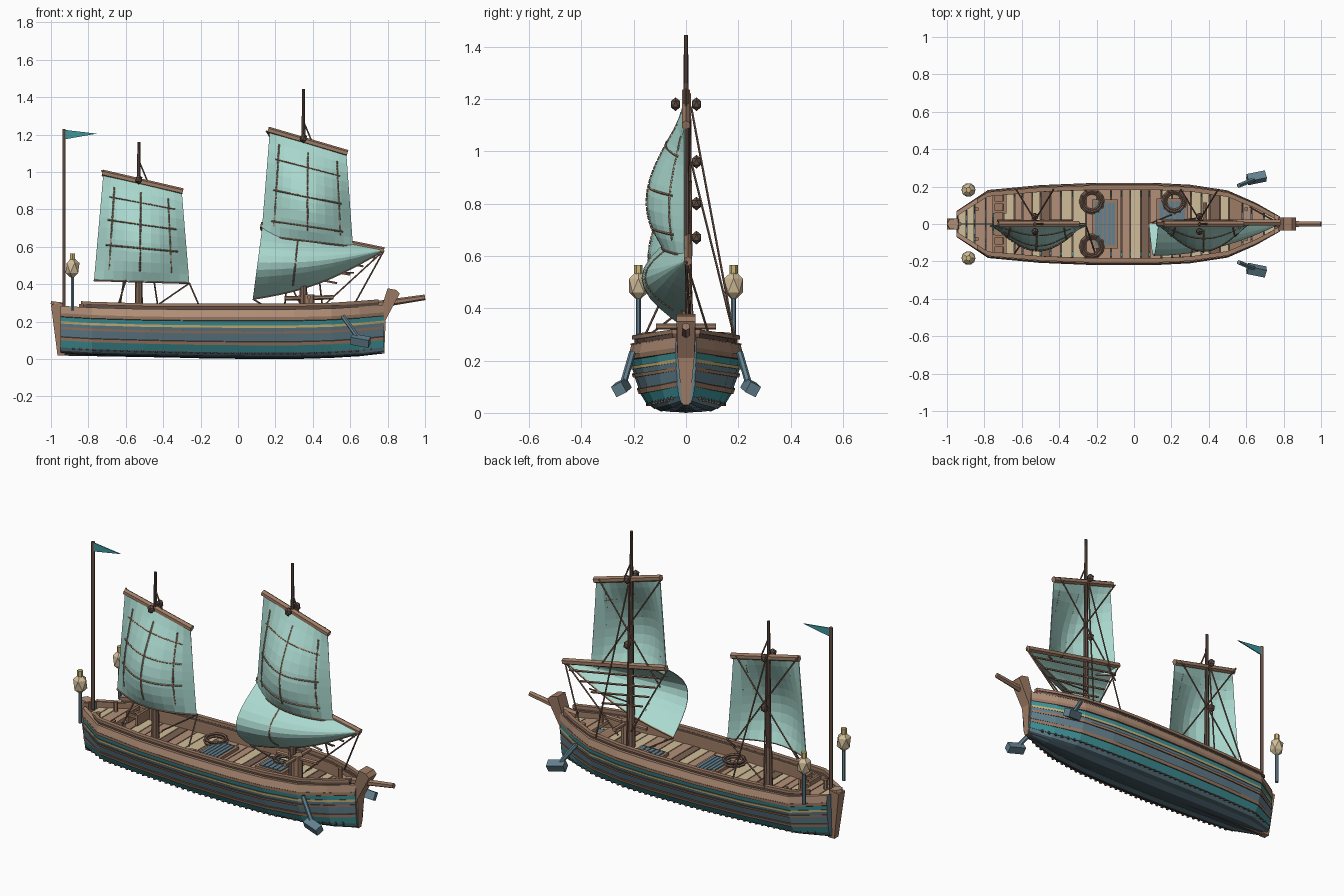
import bpy, bmesh, random
from math import sin, pi, cos
from mathutils import Vector, Matrix

cube = bpy.data.objects.get("Cube")
if cube:
    bpy.data.objects.remove(cube, do_unlink=True)
random.seed(7)


def material(name, *rgb):
    m = bpy.data.materials.new(name)
    m.use_nodes = True
    m.diffuse_color = (*rgb, 1)
    m.node_tree.nodes["Principled BSDF"].inputs["Base Color"].default_value = (*rgb, 1)
    return m


SAIL = material("pale_teal_cloth", .4, .69, .62)
TEAL = material("teal_paint", .05, .3, .33)
SLATE = material("slate_blue_paint", .125, .22, .275)
DARK = material("dark_hull", .05, .085, .1)
WOOD = material("brown_wood", .34, .2, .13)
PLANK = material("light_brown_wood", .45, .28, .19)
TAN = material("tan_wood", .64, .51, .32)
UMBER = material("dark_brown_wood", .12, .075, .06)
ROPE = material("rope_brown", .21, .125, .09)
GOLD = material("yellow_trim", .58, .45, .18)


def finish(name, bm, mats, mirror=False):
    me = bpy.data.meshes.new(name)
    bm.to_mesh(me)
    bm.free()
    for m in mats:
        me.materials.append(m)
    ob = bpy.data.objects.new(name, me)
    bpy.context.scene.collection.objects.link(ob)
    if mirror:
        mod = ob.modifiers.new("mirror", "MIRROR")
        mod.use_axis = (False, True, False)
    return ob


def boxes(name, items, mat, mirror=False, turn=Matrix()):
    """Boxes given as (centre, size)."""
    bm = bmesh.new()
    for c, s in items:
        m = Matrix.Translation(c) @ turn.to_4x4() @ Matrix.Diagonal((*s, 1))
        bmesh.ops.create_cube(bm, size=1, matrix=m)
    return finish(name, bm, [mat], mirror)


def rods(name, pairs, r, mat, sides=6, r2=None, mirror=False):
    """Straight round bars between pairs of points."""
    bm = bmesh.new()
    for a, b in pairs:
        a, b = Vector(a), Vector(b)
        d = b - a
        m = Matrix.Translation((a + b) / 2) @ d.to_track_quat("Z", "Y").to_matrix().to_4x4()
        bmesh.ops.create_cone(bm, cap_ends=True, segments=sides, radius1=r,
                              radius2=r if r2 is None else r2, depth=d.length, matrix=m)
    return finish(name, bm, [mat], mirror)


def prism(name, outline, half, mat, taper=0):
    """Side outline in x and z with thickness across y, thinner low down if tapered."""
    bm = bmesh.new()
    f = bm.faces.new([bm.verts.new((x, -half, z)) for x, z in outline])
    ext = bmesh.ops.extrude_face_region(bm, geom=[f])["geom"]
    bmesh.ops.translate(bm, vec=(0, 2 * half, 0), verts=[v for v in ext if isinstance(v, bmesh.types.BMVert)])
    for v in bm.verts:
        v.co.y *= 1 - taper * max(0, 1 - v.co.z * 4)
    bmesh.ops.recalc_face_normals(bm, faces=bm.faces)
    return finish(name, bm, [mat])


# Hull stations: x, half beam, keel height, sheer height
STATIONS = [(-.95, .068, .03, .28), (-.78, .18, .02, .27), (-.5, .206, .012, .262),
            (-.2, .218, .004, .26), (.1, .218, 0, .26), (.3, .208, 0, .261),
            (.5, .178, .006, .265), (.65, .113, .015, .275), (.78, .04, .03, .285)]


def station(x):
    for a, b in zip(STATIONS, STATIONS[1:]):
        if x <= b[0]:
            t = max(0, (x - a[0]) / (b[0] - a[0]))
            return [p + (q - p) * t for p, q in zip(a, b)][1:]
    return STATIONS[-1][1:]


# Strakes: lower height and width, upper height and width, colour slot
HULL_MATS = [DARK, TEAL, WOOD, SLATE, GOLD, PLANK, UMBER]
STRAKES = [(0, 0, .015, .2, 0), (.01, .2, .03, .43, 3), (.02, .44, .07, .55, 0), (.06, .56, .13, .66, 3),
           (.13, .69, .28, .8, 1), (.28, .83, .35, .86, 2), (.36, .83, .52, .9, 3), (.52, .93, .57, .95, 2),
           (.57, .91, .64, .94, 3), (.64, .96, .69, .97, 4), (.69, .94, .78, .97, 1),
           (.79, 1, .86, 1.01, 2), (.86, 1, 1, .96, 5), (1, .86, .7, .86, 2)]
profile, slots = [], []
for f0, w0, f1, w1, slot in STRAKES:
    profile += [(f0, w0), (f1, w1)]
    slots += [slot, 6]
bm = bmesh.new()
rings = [[bm.verts.new((x, -b * w, k + f * (s - k))) for f, w in profile] for x, b, k, s in STATIONS]
for r, q in zip(rings, rings[1:]):
    for j in range(len(profile) - 1):
        bm.faces.new((r[j], q[j], q[j + 1], r[j + 1])).material_index = slots[j]
for ring, (x, b, k, s) in ((rings[0], STATIONS[0]), (rings[-1], STATIONS[-1])):
    bm.faces.new(ring[:-2] + [bm.verts.new((x, 0, s))]).material_index = 3
finish("hull", bm, HULL_MATS, True)


def side_rail(name, x0, x1, scale, width, low, high, mat):
    """Rail that follows the sheer, mirrored to both sides."""
    xs = [x0] + [s[0] for s in STATIONS if x0 < s[0] < x1] + [x1]
    bm = bmesh.new()
    loops = []
    for x in xs:
        b, k, s = station(x)
        y = max(b * scale, width)
        loops.append([bm.verts.new((x, -p, s + h)) for p, h in
                      ((y - width, low), (y, low), (y, high), (y - width, high))])
    for r, q in zip(loops, loops[1:]):
        for j in range(4):
            bm.faces.new((r[j], q[j], q[j - 3], r[j - 3]))
    bm.faces.new(loops[0])
    bm.faces.new(loops[-1][::-1])
    bmesh.ops.recalc_face_normals(bm, faces=bm.faces)
    finish(name, bm, [mat], True)


side_rail("gunwale_cap", -.95, .78, .97, .026, 0, .005, PLANK)
side_rail("rail_shadow_gap", -.83, .75, .9, .014, .005, .02, UMBER)
side_rail("top_rail", -.84, .75, .95, .024, .02, .036, WOOD)

# Crosswise deck planks in mixed colours, raised at bow and stern
bm = bmesh.new()
x = -.94
while x < .74:
    w = random.uniform(.035, .075)
    mid = -.76 < x < .56
    z = .2 if mid else .24
    (xa, ya), (xb, yb) = [(p, station(p)[0] * .88) for p in (x, x + w - .005)]
    low = [bm.verts.new((p, q, z - .02)) for p, q in ((xa, -ya), (xb, -yb), (xb, yb), (xa, ya))]
    top = [bm.verts.new(v.co + Vector((0, 0, .02))) for v in low]
    faces = [bm.faces.new(top), bm.faces.new(low[::-1])]
    faces += [bm.faces.new((low[j - 1], low[j], top[j], top[j - 1])) for j in range(4)]
    slot = random.choice((0, 0, 1, 1, 2, 2, 3)) if mid else 2 * (x < -.88 or x > .66)
    for f in faces:
        f.material_index = slot
    x += w
finish("deck_planks", bm, [PLANK, WOOD, TAN, ROPE])
boxes("deck_underlay", [((-.1, 0, .178), (1.3, .3, .01))], UMBER)

# Keel and a row of studs along the bilge
rods("keel", [((-.93, 0, .03), (.1, 0, .012)), ((.1, 0, .012), (.77, 0, .04))], .012, UMBER, 4)
studs = []
for i in range(44):
    x = -.88 + i * .037
    b, k, s = station(x)
    studs.append(((x, -b * .68, k + .13 * (s - k)), (.012, .01, .014)))
boxes("bilge_studs", studs, UMBER, True)

# Stem, stern post and bowsprit
prism("stem_post", [(.75, .03), (.782, .03), (.79, .21), (.865, .35), (.845, .37), (.8, .378), (.765, .27), (.75, .25)],
      .036, WOOD, .7)
prism("stern_post", [(-1, .29), (-.94, .302), (-.925, .02), (-.965, .02)], .03, WOOD, .4)
rods("stern_post_cap", [((-.97, 0, .29), (-.968, 0, .306))], .032, PLANK)
rods("bowsprit", [((.7, 0, .285), (1, 0, .33))], .02, WOOD, 6, .015)

# Masts
FORE, AFT = .35, -.53
for name, x, top in (("fore", FORE, 1.445), ("aft", AFT, 1.16)):
    rods(name + "_mast", [((x, 0, .18), (x, 0, top))], .018, UMBER, 8, .008)
    rods(name + "_mast_foot", [((x, 0, .2), (x, 0, .43))], .023, ROPE, 8, .019)


# Sails with inset stitched seams
def sheet(name, point, across, down, n=10):
    bm = bmesh.new()
    g = [[bm.verts.new(point(i / n, j / n)) for i in range(n + 1)] for j in range(n + 1)]
    for j in range(n):
        for i in range(n):
            bm.faces.new((g[j + 1][i], g[j + 1][i + 1], g[j][i + 1], g[j][i]))
    ob = finish(name, bm, [SAIL])
    ob.modifiers.new("thickness", "SOLIDIFY").thickness = .004
    steps = [(i / 30, (i + .85) / 30) for i in range(3, 27)]
    rods(name + "_seams", [(point(a, s), point(b, s)) for s in across for a, b in steps]
         + [(point(s, a), point(s, b)) for s in down for a, b in steps], .0045, WOOD, 4)
    rods(name + "_hem", [(point(i / n, 1), point((i + 1) / n, 1)) for i in range(n)], .005, WOOD, 5)


def square_sail(tl, tr, bl, br, belly):
    tl, tr, bl, br = [Vector((x, 0, z)) for x, z in (tl, tr, bl, br)]

    def point(u, v):
        p = tl.lerp(tr, u).lerp(bl.lerp(br, u), v)
        p.y -= belly * sin(pi * u) * sin(pi * v ** 1.15 * .8) + .008
        return p
    return point


def swept_sail(u, v):
    top = Vector((.13, 0, .71)).lerp(Vector((.78, 0, .585)), u)
    low = Vector((.08, 0, .32)).lerp(Vector((.78, 0, .58)), u)
    low.z -= .045 * sin(pi * u)
    p = top.lerp(low, v)
    p.y -= .17 * sin(pi * v) * (1 - u * u)
    return p


sheet("fore_upper_sail", square_sail((.17, 1.22), (.58, 1.09), (.125, .66), (.615, .6), .142), (.25, .55, .85), (.13, .5, .87))
sheet("aft_sail", square_sail((-.72, .99), (-.3, .89), (-.77, .42), (-.26, .405), .135), (.2, .42, .66), (.15, .48, .82))
sheet("fore_lower_sail", swept_sail, (), (.3,))

# Yards, with light battens below the lower one
rods("yards", [((.16, 0, 1.225), (.585, 0, 1.1)), ((-.725, 0, .995), (-.295, 0, .895)),
               ((.12, .008, .715), (.78, .008, .58))], .018, WOOD, 6)
rods("lower_sail_battens", [((.15 + .04 * i, .012, .65 - .065 * i), (.74 - .07 * i, .012, .54 - .045 * i))
                            for i in range(4)], .006, WOOD, 5)

# Rigging ropes
ropes = []
for x, top, low in ((FORE, 1.17, .6), (AFT, .96, .42)):
    for dx in (-.1, .1):
        ropes.append(((x, .02, top), (x + dx, .185, .29)))
    for side in (-1, 1):
        ropes.append(((x + side * .2, .015, top - side * .05), (x - side * .2, .02, low)))
    ropes.append(((x, 0, top + .1), (x + .05, 0, top - .02)))
ropes += [((-.26, 0, .405), (-.21, -.15, .29)), ((-.26, 0, .405), (-.5, .02, .24)),
          ((-.6, -.1, .42), (-.64, -.16, .29)), ((.78, 0, .58), (.42, .02, .25)),
          ((.78, 0, .58), (.62, .09, .29)), ((.08, 0, .32), (.2, .05, .25)),
          ((.35, .02, .46), (.62, 0, .46)), ((.12, 0, .7), (.33, .03, .3))]
rods("rigging_ropes", ropes, .0045, ROPE, 5)

# Pulley blocks on the masts
bm = bmesh.new()
for x, y, z in ((FORE, .04, 1.18), (FORE, -.04, 1.18), (FORE, .04, .8), (AFT, .04, .96), (AFT, -.04, .96), (AFT, .04, .67)):
    bmesh.ops.create_icosphere(bm, subdivisions=1, radius=.021, matrix=Matrix.Translation((x, y, z)) @
                               Matrix.Diagonal((1, 1, 1.25, 1)))
finish("pulley_blocks", bm, [UMBER])

# Stern flag
rods("flag_pole", [((-.93, 0, .26), (-.93, 0, 1.23))], .01, ROPE)
prism("flag", [(-.925, 1.225), (-.755, 1.205), (-.925, 1.175)], .003, TEAL)

# Stern lanterns
LX, LY = -.885, -.182
rods("lantern_posts", [((LX, LY, .26), (LX, LY, .44))], .01, SLATE, 6, mirror=True)
bm = bmesh.new()
bmesh.ops.create_icosphere(bm, subdivisions=1, radius=1, matrix=Matrix.Translation((LX, LY, .487)) @
                           Matrix.Diagonal((.042, .042, .06, 1)))
finish("lanterns", bm, [TAN], True)
rods("lantern_caps", [((LX, LY, .53), (LX, LY, .565))], .016, GOLD, 6, mirror=True)

# Bow paddles
rods("paddle_shafts", [((.56, -.205, .23), (.645, -.24, .11))], .013, SLATE, 6, mirror=True)
boxes("paddle_blades", [((.655, -.247, .098), (.1, .045, .045))], SLATE, True, Matrix.Rotation(.18, 3, "Y") @
      Matrix.Rotation(-.2, 3, "Z") @ Matrix.Rotation(.5, 3, "X"))

# Hatches with gratings
for name, hx, hy, w, d in (("main_hatch", -.155, 0, .11, .23), ("fore_hatch", .205, .06, .14, .12)):
    boxes(name + "_frame", [((hx, hy, .207), (w + .03, d + .03, .02))], WOOD)
    boxes(name + "_grating", [((hx - w / 2 + w * (i + .5) / 5, hy, .219), (w / 6, d, .008)) for i in range(5)], SLATE)

# Coiled ropes on deck
coils = []
for cx, cy in ((-.225, .12), (-.225, -.12), (.215, .12)):
    for r, z in ((.062, .217), (.045, .222), (.056, .232)):
        ring = [(cx + r * cos(a * pi / 6), cy + r * sin(a * pi / 6), z) for a in range(13)]
        coils += zip(ring, ring[1:])
rods("rope_coils", coils, .007, ROPE, 5)

# Capstan bars, stern benches and deck bollards
rods("capstan_drum", [((.38, 0, .2), (.38, 0, .345))], .03, WOOD, 8)
rods("capstan_bars", [((.25, 0, .325), (.51, 0, .33)), ((.38, -.115, .33), (.38, .115, .33))], .012, WOOD, 6)
boxes("stern_benches", [((-.72 + dx, -.115, .235), (.014, .12, .06)) for dx in (-.03, .03)]
      + [((-.72, -.115 + dy, .25), (.06, .014, .014)) for dy in (-.05, 0, .05)], WOOD, True)
rods("bollards", [((x, -.08, .24), (x, -.08, .295)) for x in (.6, -.84)], .012, WOOD, 6, mirror=True)
